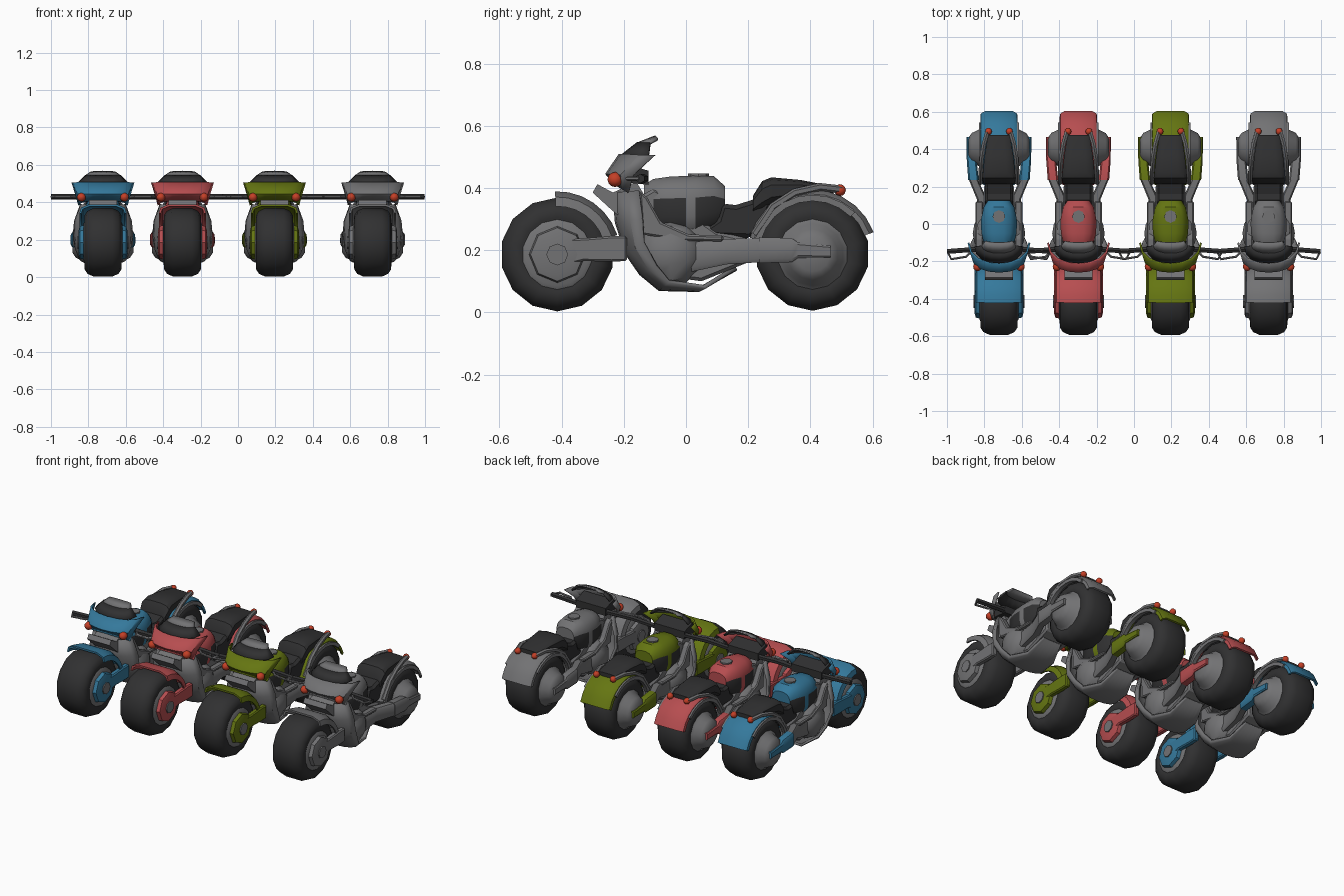
import bpy, bmesh, math
from mathutils import Vector

if "Cube" in bpy.data.objects:
    bpy.data.objects.remove(bpy.data.objects["Cube"])


def material(name, rgb):
    m = bpy.data.materials.new(name)
    m.diffuse_color = (*rgb, 1)
    m.use_nodes = True
    m.node_tree.nodes["Principled BSDF"].inputs["Base Color"].default_value = m.diffuse_color
    return m


GREY = material("metal grey", (0.17, 0.17, 0.175))
DARK = material("rubber black", (0.03, 0.03, 0.031))
LAMP = material("lamp red", (0.55, 0.05, 0.02))
BLUE = material("paint blue", (0.035, 0.19, 0.33))
RED = material("paint red", (0.47, 0.075, 0.08))
GREEN = material("paint green", (0.13, 0.18, 0.006))
PREFIX, CX = "", 0.0


def add(name, verts, faces, mat, mirror=False, smooth=True, bevel=0, thick=0):
    verts = [tuple(v) for v in verts]
    if mirror:
        n = len(verts)
        faces = faces + [[i + n for i in f] for f in faces]
        verts = verts + [(-x, y, z) for x, y, z in verts]
    me = bpy.data.meshes.new(name)
    me.from_pydata(verts, [], faces)
    bm = bmesh.new()
    bm.from_mesh(me)
    bmesh.ops.recalc_face_normals(bm, faces=bm.faces)
    bm.to_mesh(me)
    bm.free()
    me.materials.append(mat)
    if smooth:
        me.polygons.foreach_set("use_smooth", [True] * len(me.polygons))
        me.set_sharp_from_angle(angle=math.radians(35))
    ob = bpy.data.objects.new(PREFIX + name, me)
    ob.location.x = CX
    bpy.context.collection.objects.link(ob)
    if bevel:
        b = ob.modifiers.new("bevel", "BEVEL")
        b.width, b.segments = bevel, 1
    if thick:
        s = ob.modifiers.new("solidify", "SOLIDIFY")
        s.thickness, s.offset = thick, 0
    return ob


def bridge(rings, loop=True, caps=True):
    """Join equal point rings into a skin."""
    n = len(rings[0])
    verts = [p for r in rings for p in r]
    faces = [[i * n + j, i * n + (j + 1) % n, (i + 1) * n + (j + 1) % n, (i + 1) * n + j]
             for i in range(len(rings) - 1) for j in range(n if loop else n - 1)]
    if caps:
        faces += [list(range(n)), list(range(len(verts) - n, len(verts)))]
    return verts, faces


def prism(name, pts, x0, x1, mat, mirror=False, bevel=0):
    """Side profile (y, z) extruded across x."""
    v, f = bridge([[(x, y, z) for y, z in pts] for x in (x0, x1)])
    return add(name, v, f, mat, mirror, False, bevel)


def loft(name, secs, mat, n=8, p=0.6, mirror=False):
    """Rounded sections (x, y, z, half width, half height) joined along y."""
    rings = []
    for x, y, z, w, h in secs:
        ring = []
        for k in range(n):
            a = 2 * math.pi * (k + 0.5) / n
            c, s = math.cos(a), math.sin(a)
            ring.append((x + w * math.copysign(abs(c) ** p, c), y,
                         z + h * math.copysign(abs(s) ** p, s)))
        rings.append(ring)
    return add(name, *bridge(rings), mat, mirror)


def turned(name, prof, cy, cz, mat, n=14):
    """Profile (x, r) spun about the axle."""
    rings = [[(x, cy + r * math.cos(a), cz + r * math.sin(a))
              for a in [2 * math.pi * k / n - math.pi / 2 for k in range(n)]] for x, r in prof]
    return add(name, *bridge(rings), mat)


def arc(name, prof, cy, cz, a0, a1, n, mat, mirror=False):
    """Closed profile (x, r) swept over part of a turn."""
    rings = []
    for k in range(n + 1):
        a = math.radians(a0 + (a1 - a0) * k / n)
        rings.append([(x, cy + r * math.cos(a), cz + r * math.sin(a)) for x, r in prof])
    return add(name, *bridge(rings), mat, mirror)


def shell(name, rows, mat, thick=0.01, n=8):
    """Curved sheet; each row gives centre y, z, edge y, z and half width."""
    rings = []
    for cy, cz, ey, ez, w in rows:
        us = [2 * k / n - 1 for k in range(n + 1)]
        rings.append([(w * math.sin(u * math.pi / 2), cy + (ey - cy) * u * u,
                       cz + (ez - cz) * u * u) for u in us])
    return add(name, *bridge(rings, False, False), mat, thick=thick)


def tube(name, path, r, mat, mirror=False, n=6):
    pts = [Vector(p) for p in path]
    rings = []
    for i, p in enumerate(pts):
        d = pts[min(i + 1, len(pts) - 1)] - pts[max(i - 1, 0)]
        q = d.to_track_quat('Z', 'X')
        rings.append([p + q @ Vector((r * math.cos(2 * math.pi * k / n),
                                      r * math.sin(2 * math.pi * k / n), 0)) for k in range(n)])
    return add(name, *bridge(rings), mat, mirror)


def ball(name, c, r, mat, n=10):
    """Mirrored ellipsoid."""
    secs = []
    for k in range(n // 2 + 2):
        t = math.pi * (k + 0.15) / (n // 2 + 1.3)
        s = math.sin(t)
        secs.append((c[0], c[1] - r[1] * math.cos(t), c[2], r[0] * s, r[2] * s))
    return loft(name, secs, mat, n, 1, True)


def sym(half):
    return [(-x, r) for x, r in half] + [(x, r) for x, r in reversed(half)]


def bike(paint):
    FY, RY, WZ = -0.414, 0.407, 0.186
    # Wheels and hubs
    tyre = sym([(0.085, 0.09), (0.1, 0.12), (0.098, 0.145), (0.083, 0.168), (0.05, 0.183)])
    turned("front_tyre", tyre, FY, WZ, DARK)
    turned("rear_tyre", tyre, RY, WZ + 0.002, DARK)
    turned("front_rim", sym([(0.104, 0.1), (0.095, 0.115)]), FY, WZ, GREY)
    turned("front_hub", sym([(0.13, 0.065), (0.124, 0.086), (0.1, 0.092)]), FY, WZ, paint, 8)
    turned("front_axle_cap", sym([(0.136, 0.035)]), FY, WZ, GREY, 8)
    turned("rear_hub", sym([(0.163, 0.055), (0.145, 0.082), (0.108, 0.1), (0.095, 0.115)]),
           RY, WZ, GREY)
    # Front arm and fender
    prism("front_arm", [(-0.43, 0.14), (-0.43, 0.235), (-0.33, 0.238), (-0.24, 0.245),
                        (-0.19, 0.245), (-0.19, 0.165), (-0.24, 0.163), (-0.33, 0.165)],
          0.098, 0.13, paint, True, 0.006)
    arc("front_fender", sym([(0.126, 0.155), (0.118, 0.185), (0.075, 0.203)])
        + sym([(0.115, 0.155), (0.107, 0.178), (0.07, 0.192)])[::-1],
        FY, WZ, 18, 92, 6, paint)
    prism("steering_head", [(-0.3, 0.385), (-0.285, 0.412), (-0.235, 0.385), (-0.16, 0.42),
                            (-0.13, 0.37), (-0.18, 0.28), (-0.24, 0.33)], -0.075, 0.075, GREY)
    # Leg shield, belly pan, frame and engine
    shell("leg_shield", [(-0.23, 0.385, -0.15, 0.39, 0.115), (-0.222, 0.29, -0.14, 0.3, 0.148),
                         (-0.19, 0.19, -0.135, 0.225, 0.155), (-0.145, 0.125, -0.095, 0.15, 0.143),
                         (-0.085, 0.075, -0.055, 0.1, 0.122), (0.04, 0.072, 0.06, 0.082, 0.09),
                         (0.16, 0.14, 0.16, 0.145, 0.06)], GREY, 0.014)
    prism("frame_bar", [(-0.15, 0.39), (-0.125, 0.37), (-0.08, 0.29), (0.01, 0.25), (0.12, 0.248),
                        (0.12, 0.228), (-0.01, 0.23), (-0.14, 0.25)], 0.085, 0.125, GREY, True, 0.006)
    prism("engine_block", [(-0.17, 0.36), (-0.1, 0.4), (0.1, 0.26), (0.21, 0.235), (0.21, 0.165),
                           (0.05, 0.1), (-0.1, 0.12), (-0.17, 0.22)], -0.08, 0.08, GREY, bevel=0.01)
    ball("engine_cover", (0.068, -0.05, 0.19), (0.076, 0.105, 0.108), GREY)
    # Swing arms
    loft("swing_arm_root", [(0.08, 0.0, 0.175, 0.03, 0.05), (0.09, 0.13, 0.195, 0.028, 0.042),
                            (0.138, 0.24, 0.2, 0.025, 0.04)], GREY, p=0.4, mirror=True)
    loft("swing_arm", [(0.136, 0.235, 0.2, 0.029, 0.043), (0.146, 0.34, 0.2, 0.027, 0.04),
                       (0.154, 0.36, 0.2, 0.019, 0.026), (0.157, 0.465, 0.195, 0.017, 0.02)],
         paint, p=0.4, mirror=True)
    # Tank with dark knee pads and filler cap
    tank = loft("tank", [(0, -0.135, 0.355, 0.05, 0.055), (0, -0.105, 0.337, 0.082, 0.093),
                         (0, -0.05, 0.337, 0.095, 0.101), (0, 0.0, 0.337, 0.098, 0.103),
                         (0, 0.03, 0.339, 0.096, 0.102), (0, 0.09, 0.347, 0.083, 0.092),
                         (0, 0.125, 0.347, 0.06, 0.06)], paint, 16, 0.75)
    tank.data.materials.append(DARK)
    for f in tank.data.polygons:
        y, z = f.center.y, f.center.z
        if abs(f.normal.x) > 0.45 and z < 0.35 and abs(y - 0.01) > 0.02 and y > -0.11:
            f.material_index = 1
    v, fc = bridge([[(0.034 * math.cos(k * math.pi / 4), 0.04 + 0.034 * math.sin(k * math.pi / 4), z)
                     for k in range(8)] for z in (0.42, 0.446)])
    add("filler_cap", v, fc, GREY, smooth=False)
    # Seat
    prism("rider_seat", [(0.02, 0.245), (0.1, 0.3), (0.115, 0.35), (0.16, 0.345), (0.24, 0.37),
                         (0.28, 0.35), (0.25, 0.28), (0.21, 0.238)], -0.075, 0.075, DARK, bevel=0.014)
    loft("rear_seat", [(0, 0.215, 0.345, 0.085, 0.03), (0, 0.245, 0.375, 0.092, 0.048),
                       (0, 0.275, 0.39, 0.088, 0.045), (0, 0.37, 0.396, 0.078, 0.03),
                       (0, 0.475, 0.393, 0.06, 0.012)], DARK, 12, 0.6)
    # Rear fender, side bands, rails and tail lamps
    arc("rear_fender", sym([(0.1, 0.178), (0.097, 0.195), (0.075, 0.209)])
        + sym([(0.09, 0.178), (0.087, 0.19), (0.07, 0.198)])[::-1], RY, WZ, 20, 165, 10, paint)
    arc("fender_band", [(0.085, 0.172), (0.108, 0.172), (0.108, 0.192), (0.085, 0.192)],
        RY, WZ, 45, 165, 8, GREY, True)
    tube("seat_rail", [(0.098, 0.22, 0.25), (0.098, 0.28, 0.34), (0.093, 0.35, 0.385),
                       (0.08, 0.43, 0.403), (0.06, 0.5, 0.395)], 0.013, GREY, True)
    ball("tail_lamp", (0.056, 0.495, 0.393), (0.019, 0.019, 0.019), LAMP)
    # Fairing, windscreen, dash and front lamps
    shell("fairing", [(-0.225, 0.412, -0.185, 0.385, 0.128), (-0.255, 0.445, -0.17, 0.44, 0.143),
                      (-0.212, 0.507, -0.1, 0.505, 0.163)], paint)
    shell("windscreen", [(-0.21, 0.5, -0.12, 0.505, 0.128), (-0.155, 0.543, -0.115, 0.543, 0.09)], DARK)
    shell("windscreen_lip", [(-0.155, 0.543, -0.115, 0.543, 0.09),
                             (-0.098, 0.565, -0.09, 0.557, 0.07)], GREY, 0.008)
    prism("dash", [(-0.22, 0.42), (-0.2, 0.48), (-0.12, 0.455), (-0.12, 0.41)], -0.1, 0.1, DARK)
    ball("front_lamp", (0.115, -0.228, 0.427), (0.024, 0.024, 0.024), LAMP)
    # Handlebar and levers
    tube("handlebar", [(-0.277, -0.147, 0.43), (-0.12, -0.135, 0.43), (0.12, -0.135, 0.43),
                       (0.277, -0.147, 0.43)], 0.015, DARK)
    tube("lever", [(0.14, -0.14, 0.43), (0.175, -0.175, 0.43), (0.255, -0.188, 0.43),
                   (0.274, -0.15, 0.43)], 0.007, GREY, True)


for PREFIX, CX, colour in (("blue_", -0.722, BLUE), ("red_", -0.297, RED),
                           ("green_", 0.195, GREEN), ("grey_", 0.72, GREY)):
    bike(colour)
